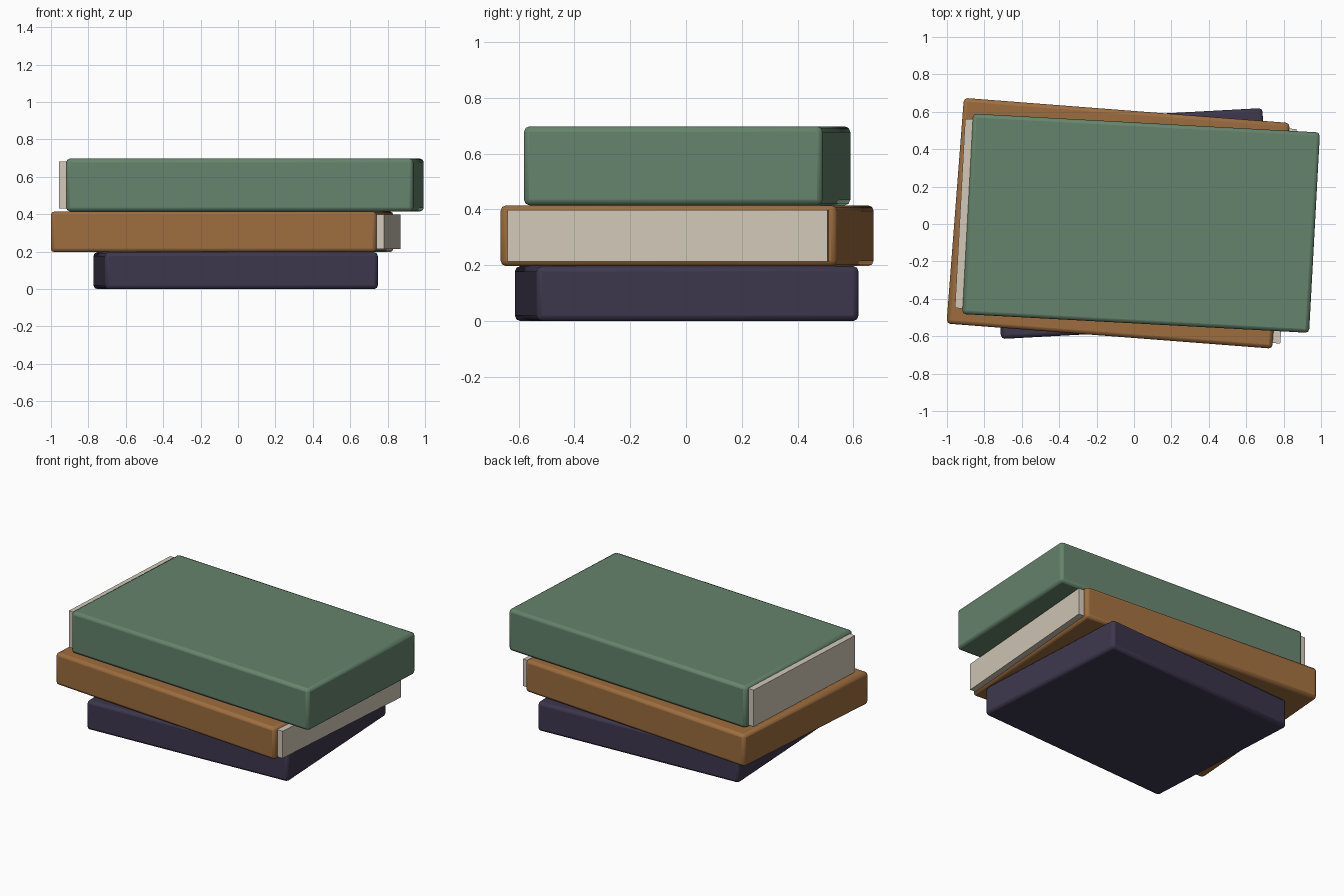
import bpy
import math
from mathutils import Matrix, Vector

if "Cube" in bpy.data.objects:
    bpy.data.objects.remove(bpy.data.objects["Cube"])


def material(name, rgb):
    mat = bpy.data.materials.new(name)
    mat.diffuse_color = (*rgb, 1.0)
    mat.use_nodes = True
    mat.node_tree.nodes["Principled BSDF"].inputs["Base Color"].default_value = mat.diffuse_color
    return mat


def box(name, size, centre, angle, mat, bevel=0.0):
    bpy.ops.mesh.primitive_cube_add(size=1, location=centre, rotation=(0, 0, angle))
    obj = bpy.context.object
    obj.name = name
    obj.data.transform(Matrix.Diagonal((*size, 1.0)))
    obj.data.materials.append(mat)
    if bevel:
        mod = obj.modifiers.new("rounded_edges", 'BEVEL')
        mod.width = bevel
        mod.segments = 2
        mod.limit_method = 'ANGLE'
        bpy.ops.object.shade_smooth_by_angle(angle=math.radians(35))
    return obj


paper = material("paper", (0.64, 0.58, 0.48))


def book(name, rgb, size, centre, degrees, page_side):
    angle = math.radians(degrees)
    # cover block
    box(name + "_cover", size, centre, angle, material(name + "_cloth", rgb), 0.02)
    # page block, poking out of the open side
    if page_side:
        shift = Matrix.Rotation(angle, 3, 'Z') @ Vector((page_side * 0.07, 0, 0))
        pages = (size[0] - 0.06, size[1] - 0.06, size[2] - 0.034)
        box(name + "_pages", pages, Vector(centre) + shift, angle, paper)


# stack of three books, bottom to top
book("bottom_book", (0.047, 0.038, 0.074), (1.462, 1.157, 0.197),
     (-0.0125, 0.0025, 0.0985), 3.1, 0)
book("middle_book", (0.34, 0.153, 0.048), (1.747, 1.21, 0.218),
     (-0.085, 0.004, 0.306), -4.4, 1)
book("top_book", (0.13, 0.23, 0.15), (1.858, 1.073, 0.283),
     (0.0375, 0.004, 0.5565), -3.1, -1)
